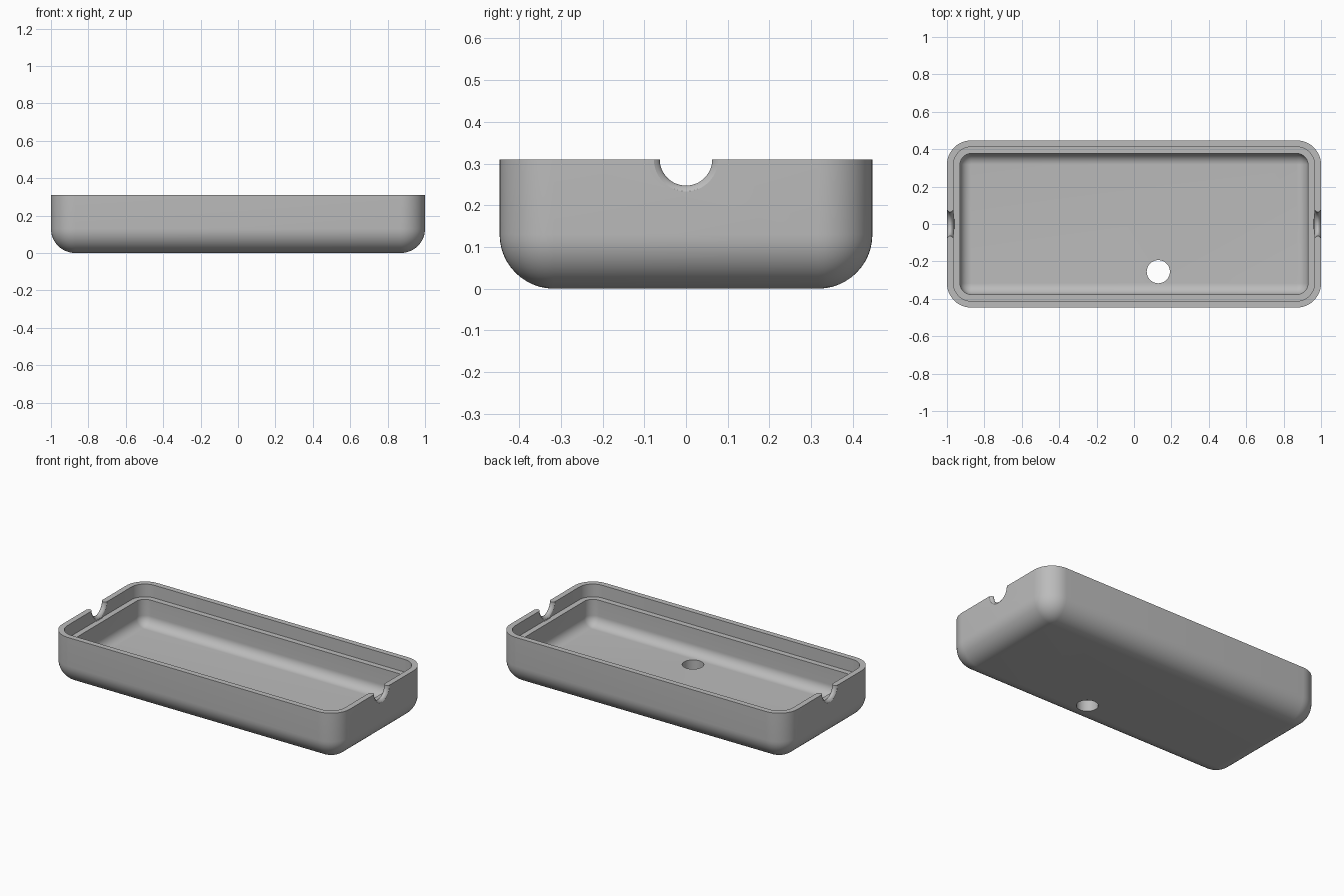
import bpy, bmesh, math
from mathutils import Matrix

old = bpy.data.objects.get("Cube")
if old:
    bpy.data.objects.remove(old, do_unlink=True)

LENGTH, WIDTH, HEIGHT = 2.0, 0.894, 0.31
RADIUS, WALL, LIP, LEDGE = 0.13, 0.07, 0.035, 0.23
ARC = 12

grey = bpy.data.materials.new("plain grey")
grey.use_nodes = True
grey.diffuse_color = (0.5, 0.5, 0.5, 1)
grey.node_tree.nodes["Principled BSDF"].inputs["Base Color"].default_value = (0.5, 0.5, 0.5, 1)


def make_object(name, bm):
    bmesh.ops.remove_doubles(bm, verts=bm.verts, dist=1e-5)
    bmesh.ops.recalc_face_normals(bm, faces=bm.faces)
    mesh = bpy.data.meshes.new(name)
    bm.to_mesh(mesh)
    bm.free()
    mesh.materials.append(grey)
    obj = bpy.data.objects.new(name, mesh)
    bpy.context.collection.objects.link(obj)
    return obj


def loft(name, rings):
    """Skin a list of closed point rings and cap both ends."""
    bm = bmesh.new()
    rows = [[bm.verts.new(p) for p in ring] for ring in rings]
    for a, b in zip(rows, rows[1:]):
        for i in range(len(a)):
            j = (i + 1) % len(a)
            bm.faces.new((a[i], a[j], b[j], b[i]))
    bm.faces.new(rows[0])
    bm.faces.new(rows[-1])
    return make_object(name, bm)


def rounded_ring(inset, z):
    """Rounded rectangle moved inwards from the outer wall."""
    r = max(RADIUS - inset, 0)
    cx, cy = LENGTH / 2 - RADIUS, WIDTH / 2 - RADIUS
    ring = []
    for q, (sx, sy) in enumerate(((1, 1), (-1, 1), (-1, -1), (1, -1))):
        for k in range(ARC + 1):
            a = (q + k / ARC) * math.pi / 2
            ring.append((sx * cx + r * math.cos(a), sy * cy + r * math.sin(a), z))
    return ring


def fillet(inset, base, r):
    """Wall profile points from the floor up to the straight side."""
    angles = [k / ARC * math.pi / 2 for k in range(ARC + 1)]
    return [(inset + r * (1 - math.sin(a)), base + r * (1 - math.cos(a))) for a in angles]


# Hollow tray: outer shell, lip, inner ledge and rounded cavity
profile = fillet(0, 0, RADIUS) + [(0, HEIGHT), (LIP, HEIGHT), (LIP, LEDGE), (WALL, LEDGE)]
profile += reversed(fillet(WALL, WALL, RADIUS - WALL))
tray = loft("tray", [rounded_ring(i, z) for i, z in profile])

# Drain hole cutter
bm = bmesh.new()
bmesh.ops.create_cone(bm, cap_ends=True, segments=48, radius1=0.062, radius2=0.062,
                      depth=0.3, matrix=Matrix.Translation((0.13, -0.255, 0.03)))
cutters = [make_object("hole_cutter", bm)]

# Cable notch cutters, flared on both sides of the lip
for name, side in (("left_notch_cutter", 1), ("right_notch_cutter", -1)):
    rings = []
    for k in range(-8, 9):
        t = k / 6
        r = 0.063 + 0.014 * t * t
        x = side * (LENGTH / 2 - LIP / 2 + t * LIP / 2)
        rings.append([(x, r * math.cos(a), HEIGHT + r * math.sin(a))
                      for a in (i * math.tau / 48 for i in range(48))])
    cutters.append(loft(name, rings))

# Cut the openings and smooth the rounded surfaces
bpy.ops.object.select_all(action='DESELECT')
bpy.context.view_layer.objects.active = tray
tray.select_set(True)
for cutter in cutters:
    cutter.hide_render = True
    mod = tray.modifiers.new(cutter.name, 'BOOLEAN')
    mod.operation, mod.solver, mod.object = 'DIFFERENCE', 'EXACT', cutter
    bpy.ops.object.modifier_apply(modifier=mod.name)
    bpy.data.objects.remove(cutter, do_unlink=True)
bpy.ops.object.shade_smooth_by_angle(angle=math.radians(30))
